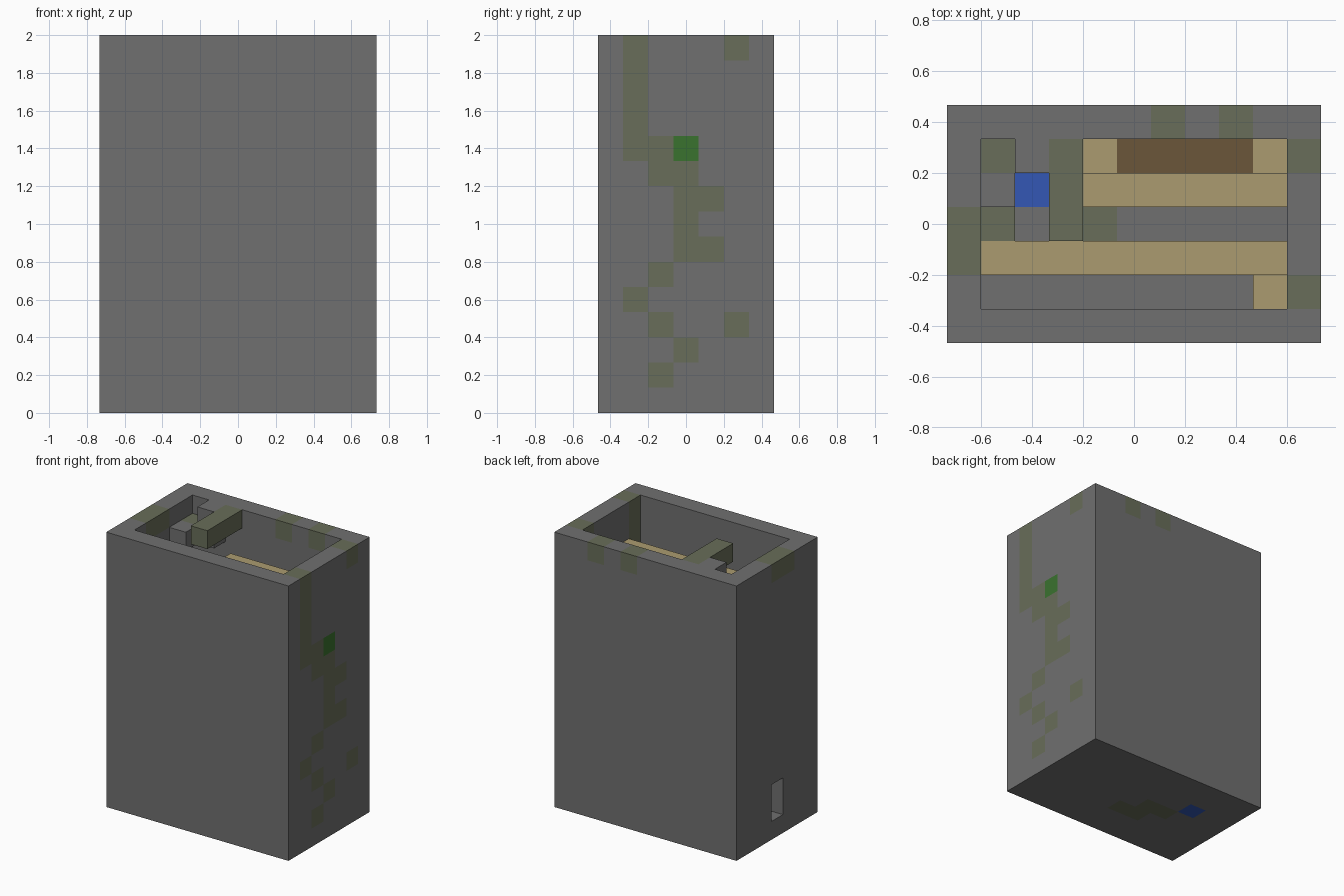
import bpy
import bmesh
from mathutils import Vector

cube = bpy.data.objects.get("Cube")
if cube:
    bpy.data.objects.remove(cube, do_unlink=True)

NX, NY, NZ = 11, 7, 15
UNIT = 2 / NZ


def material(name, r, g, b):
    mat = bpy.data.materials.new(name)
    mat.use_nodes = True
    mat.diffuse_color = (r, g, b, 1)
    mat.node_tree.nodes["Principled BSDF"].inputs["Base Color"].default_value = (r, g, b, 1)
    return mat


STONE = material("stone grey", 0.16, 0.16, 0.16)
MOSS = material("mossy stone", 0.14, 0.155, 0.1)
LEAF = material("leaf green", 0.042, 0.17, 0.028)
WATER = material("water blue", 0.033, 0.095, 0.46)
PLANK = material("pale plank", 0.41, 0.33, 0.16)
WOOD = material("dark wood", 0.147, 0.092, 0.042)


def box(xs, ys, zs):
    """Inclusive range of grid cells."""
    return {(x, y, z) for x in range(xs[0], xs[1] + 1)
            for y in range(ys[0], ys[1] + 1) for z in range(zs[0], zs[1] + 1)}


def build(name, cells, base, paint=None):
    """Join unit blocks into one skin, colouring the painted cells."""
    paint = paint or {}
    mats = [base] + [m for m in dict.fromkeys(paint.values()) if m != base]
    bm = bmesh.new()
    for cell in sorted(cells):
        c = Vector(cell) + Vector((0.5, 0.5, 0.5))
        for axis in range(3):
            for side in (-1, 1):
                n = Vector((0, 0, 0))
                n[axis] = side
                if tuple(int(v) for v in Vector(cell) + n) in cells:
                    continue
                u = Vector((0, 0, 0))
                u[(axis + 1) % 3] = 0.5
                v = n.cross(u)
                quad = [c + n / 2 + s * u + t * v
                        for s, t in ((-1, -1), (1, -1), (1, 1), (-1, 1))]
                face = bm.faces.new([bm.verts.new(p) for p in quad])
                face.material_index = mats.index(paint.get(cell, base))
    bmesh.ops.remove_doubles(bm, verts=bm.verts[:], dist=0.01)
    for vert in bm.verts:
        vert.co = (vert.co - Vector((NX / 2, NY / 2, 0))) * UNIT
    mesh = bpy.data.meshes.new(name)
    bm.to_mesh(mesh)
    bm.free()
    for mat in mats:
        mesh.materials.append(mat)
    obj = bpy.data.objects.new(name, mesh)
    bpy.context.scene.collection.objects.link(obj)
    return obj


# Tower walls with a small doorway and creeping moss
walls = box((0, 10), (0, 6), (0, 14)) - box((1, 9), (1, 5), (0, 14))
walls -= box((0, 0), (3, 3), (1, 2))
moss_rows = {1: (4, 10, 11, 12, 13, 14), 2: (1, 3, 5, 9, 10),
             3: (2, 6, 7, 8, 9), 4: (6, 8), 5: (3, 14)}
wall_paint = {(10, y, z): MOSS for y, heights in moss_rows.items() for z in heights}
for x, y in ((0, 2), (0, 3), (6, 6), (8, 6)):
    wall_paint[(x, y, 14)] = MOSS
wall_paint[(10, 3, 10)] = LEAF
build("tower_walls", walls, STONE, wall_paint)

# Ground floor with a water cell and a damp trail
floor_paint = {(x, y, 0): MOSS for x, y in ((5, 2), (4, 2), (4, 3), (3, 3))}
floor_paint[(2, 4, 0)] = WATER
build("ground_floor", box((1, 9), (1, 5), (0, 0)), STONE, floor_paint)

# Stone steps winding down from the rim
build("top_beam", box((3, 3), (3, 5), (14, 14)), MOSS)
build("beam_support", box((2, 2), (5, 5), (13, 14)), STONE)
build("upper_step", box((1, 1), (4, 5), (13, 13)), STONE, {(1, 5, 13): MOSS})
build("lower_step", box((1, 1), (3, 3), (12, 12)), MOSS)

# Plank walkways and the lower wooden shelf
build("front_walkway", box((1, 9), (2, 2), (12, 12)), PLANK)
build("back_walkway", box((4, 9), (4, 4), (12, 12)), PLANK)
build("walkway_step", box((9, 9), (1, 1), (11, 11)), PLANK)
build("back_shelf", box((4, 9), (5, 5), (11, 11)), PLANK,
      {cell: WOOD for cell in box((5, 8), (5, 5), (11, 11))})
